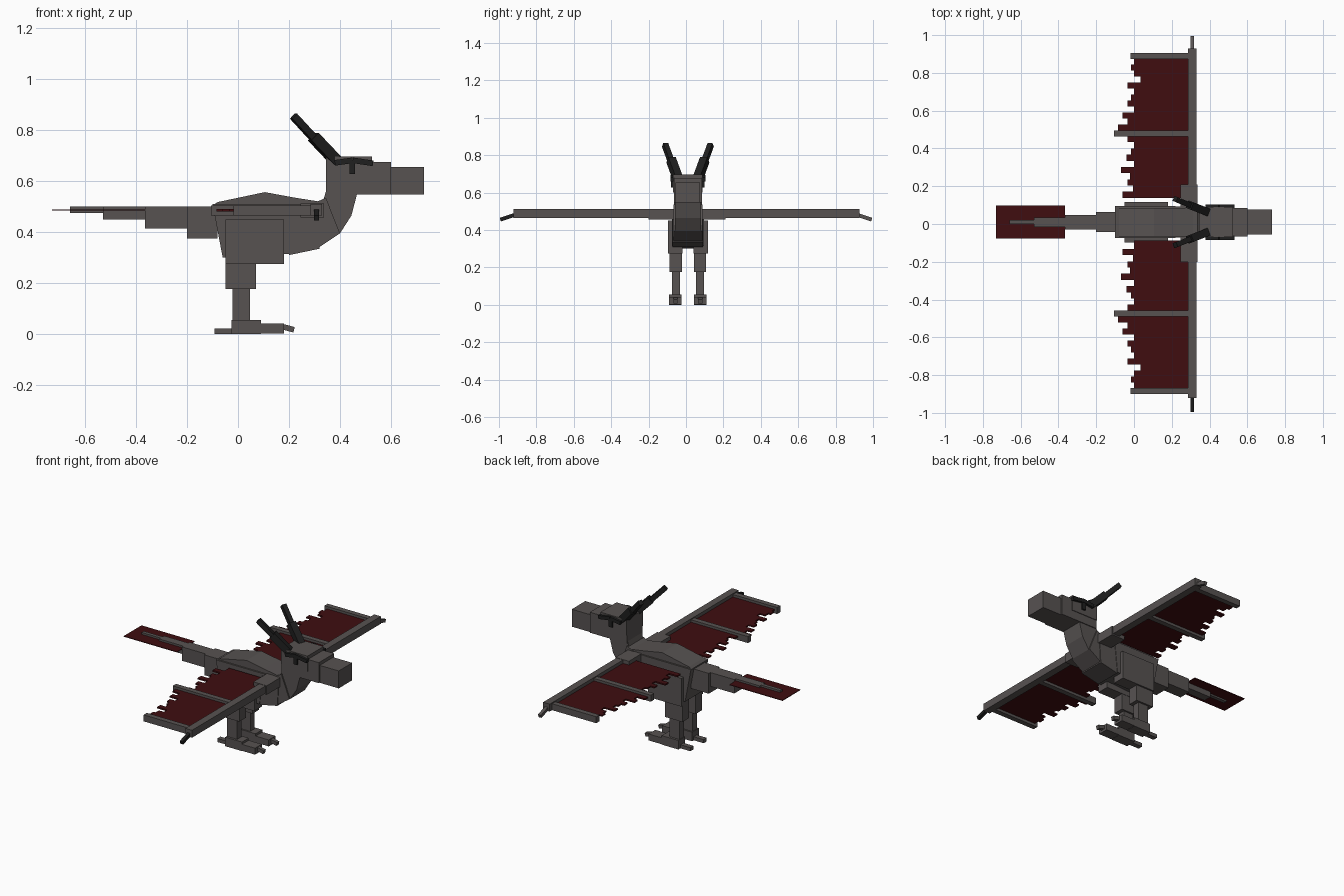
import bpy, bmesh
from mathutils import Vector

if "Cube" in bpy.data.objects:
    bpy.data.objects.remove(bpy.data.objects["Cube"])


def material(name, r, g, b):
    m = bpy.data.materials.new(name)
    m.use_nodes = True
    m.diffuse_color = (r, g, b, 1)
    m.node_tree.nodes["Principled BSDF"].inputs["Base Color"].default_value = (r, g, b, 1)
    return m


HIDE = material("grey_hide", 0.095, 0.085, 0.083)
SKIN = material("dark_red_membrane", 0.05, 0.004, 0.005)
HORN = material("black_horn", 0.014, 0.014, 0.014)
MID = 0.01  # middle plane of the body


def finish(name, bm, mat):
    bmesh.ops.recalc_face_normals(bm, faces=bm.faces)
    mesh = bpy.data.meshes.new(name)
    bm.to_mesh(mesh)
    bm.free()
    mesh.materials.append(mat)
    ob = bpy.data.objects.new(name, mesh)
    bpy.context.collection.objects.link(ob)
    return ob


def add_box(bm, x, y, z):
    made = bmesh.ops.create_cube(bm, size=1)["verts"]
    for v in made:
        v.co = Vector([(a + b) / 2 + c * abs(b - a) for (a, b), c in zip((x, y, z), v.co)])


def box(name, x, y, z, mat=HIDE):
    bm = bmesh.new()
    add_box(bm, x, y, z)
    return finish(name, bm, mat)


def centred(name, x, half, z, mat=HIDE):
    return box(name, x, (MID - half, MID + half), z, mat)


def prism(name, outline, half, mat=HIDE):
    """Side outline in x and z, extruded to both sides of the middle plane."""
    bm = bmesh.new()
    face = bm.faces.new([bm.verts.new((x, MID - half, z)) for x, z in outline])
    out = bmesh.ops.extrude_face_region(bm, geom=[face])["geom"]
    bmesh.ops.translate(bm, vec=(0, 2 * half, 0),
                        verts=[g for g in out if isinstance(g, bmesh.types.BMVert)])
    return finish(name, bm, mat)


def bar(name, start, end, thick, mat):
    """Square bar between two points."""
    a, b = Vector(start), Vector(end)
    bm = bmesh.new()
    bmesh.ops.create_cube(bm, size=1)
    bmesh.ops.scale(bm, vec=(thick, thick, (b - a).length), verts=bm.verts)
    ob = finish(name, bm, mat)
    ob.location = (a + b) / 2
    ob.rotation_euler = (b - a).to_track_quat("Z", "Y").to_euler()
    return ob


# Body, chest and neck
prism("torso", [(-0.1, 0.51), (-0.06, 0.3), (0.2, 0.315), (0.22, 0.51)], 0.085)
prism("back_ridge", [(-0.1, 0.505), (-0.08, 0.518), (0.105, 0.557), (0.225, 0.535),
                     (0.32, 0.52), (0.32, 0.505)], 0.075)
prism("chest", [(0.2, 0.31), (0.32, 0.335), (0.33, 0.51), (0.2, 0.51)], 0.082)
prism("lower_neck", [(0.31, 0.335), (0.4, 0.395), (0.345, 0.535), (0.3, 0.515)], 0.078)
prism("upper_neck", [(0.4, 0.395), (0.445, 0.465), (0.47, 0.56), (0.345, 0.56), (0.33, 0.51)], 0.07)

# Head
centred("head", (0.345, 0.6), 0.075, (0.548, 0.675))
centred("crown", (0.345, 0.525), 0.079, (0.6, 0.697))
centred("snout", (0.6, 0.73), 0.066, (0.547, 0.655))

# Tail, tapering in steps, with its flat fin
for i, (x0, x1, half, low) in enumerate([(-0.2, -0.08, 0.053, 0.375), (-0.365, -0.2, 0.038, 0.415),
                                         (-0.53, -0.365, 0.025, 0.45), (-0.66, -0.53, 0.011, 0.475)]):
    centred("tail_segment_%d" % (i + 1), (x0, x1), half, (low, 0.501))
centred("tail_fin", (-0.73, -0.365), 0.087, (0.485, 0.489), SKIN)

# Trailing edge of each membrane strip, from the outside in
OUTER = [0, -0.015, 0, 0.035, -0.035, 0, -0.015, -0.035, 0, -0.06, -0.035, -0.085]
INNER = [-0.035, 0, -0.015, -0.04, 0, -0.07, -0.02, -0.035, -0.005, -0.06]

for side, s in (("front", -1), ("back", 1)):
    def across(a, b, centre=MID):
        return tuple(sorted((centre + s * a, centre + s * b)))

    # Leg
    box(side + "_thigh", (-0.05, 0.18), across(0.03, 0.107), (0.275, 0.45))
    box(side + "_knee", (-0.05, 0.07), across(0.032, 0.097), (0.176, 0.28))
    box(side + "_shin", (-0.022, 0.047), across(0.043, 0.086), (0.04, 0.18))
    box(side + "_ankle", (-0.025, 0.09), across(0.034, 0.1), (0, 0.056))
    box(side + "_toes", (0.09, 0.18), across(0.034, 0.1), (0.002, 0.042))
    box(side + "_heel", (-0.093, -0.025), across(0.05, 0.08), (0, 0.022))
    bar(side + "_toe_claw", (0.17, MID + s * 0.066, 0.03), (0.22, MID + s * 0.066, 0.017), 0.022, HIDE)

    # Wing frame
    box(side + "_shoulder", (0.245, 0.337), across(0, 0.205, 0.005), (0.457, 0.513))
    box(side + "_wing_arm", (0.285, 0.33), across(0.2, 0.925, 0.003), (0.465, 0.511))
    box(side + "_wing_middle_rib", (-0.105, 0.29), across(0.46, 0.492, 0.003), (0.465, 0.505))
    box(side + "_wing_tip_rib", (-0.018, 0.29), across(0.87, 0.902, 0.003), (0.465, 0.505))
    bar(side + "_wing_claw", (0.308, s * 0.918, 0.48), (0.308, s * 0.993, 0.455), 0.02,
        HORN if s < 0 else HIDE)

    # Ragged membrane
    bm = bmesh.new()
    for edges, outer, inner in ((OUTER, 0.873, 0.492), (INNER, 0.463, 0.135)):
        step = (outer - inner) / len(edges)
        for i, x in enumerate(edges):
            y = outer - i * step
            add_box(bm, (x, 0.29), across(y - step, y, 0.003), (0.481, 0.49))
    if s < 0:
        add_box(bm, (0, 0.29), across(0.09, 0.135, 0.003), (0.481, 0.49))
    finish(side + "_wing_membrane", bm, SKIN)

    # Horn, brow and cheek spike
    def at(x, off, z):
        return (x, MID + s * off, z)

    bar(side + "_horn_base", at(0.39, 0.053, 0.675), at(0.295, 0.09, 0.775), 0.042, HORN)
    bar(side + "_horn_tip", at(0.31, 0.085, 0.755), at(0.218, 0.122, 0.855), 0.028, HORN)
    bar(side + "_brow_rear", at(0.38, 0.083, 0.672), at(0.45, 0.083, 0.682), 0.022, HORN)
    bar(side + "_brow_fore", at(0.45, 0.083, 0.682), at(0.53, 0.083, 0.67), 0.022, HORN)
    box(side + "_cheek_spike", (0.437, 0.46), across(0.07, 0.09), (0.628, 0.68), HORN)
